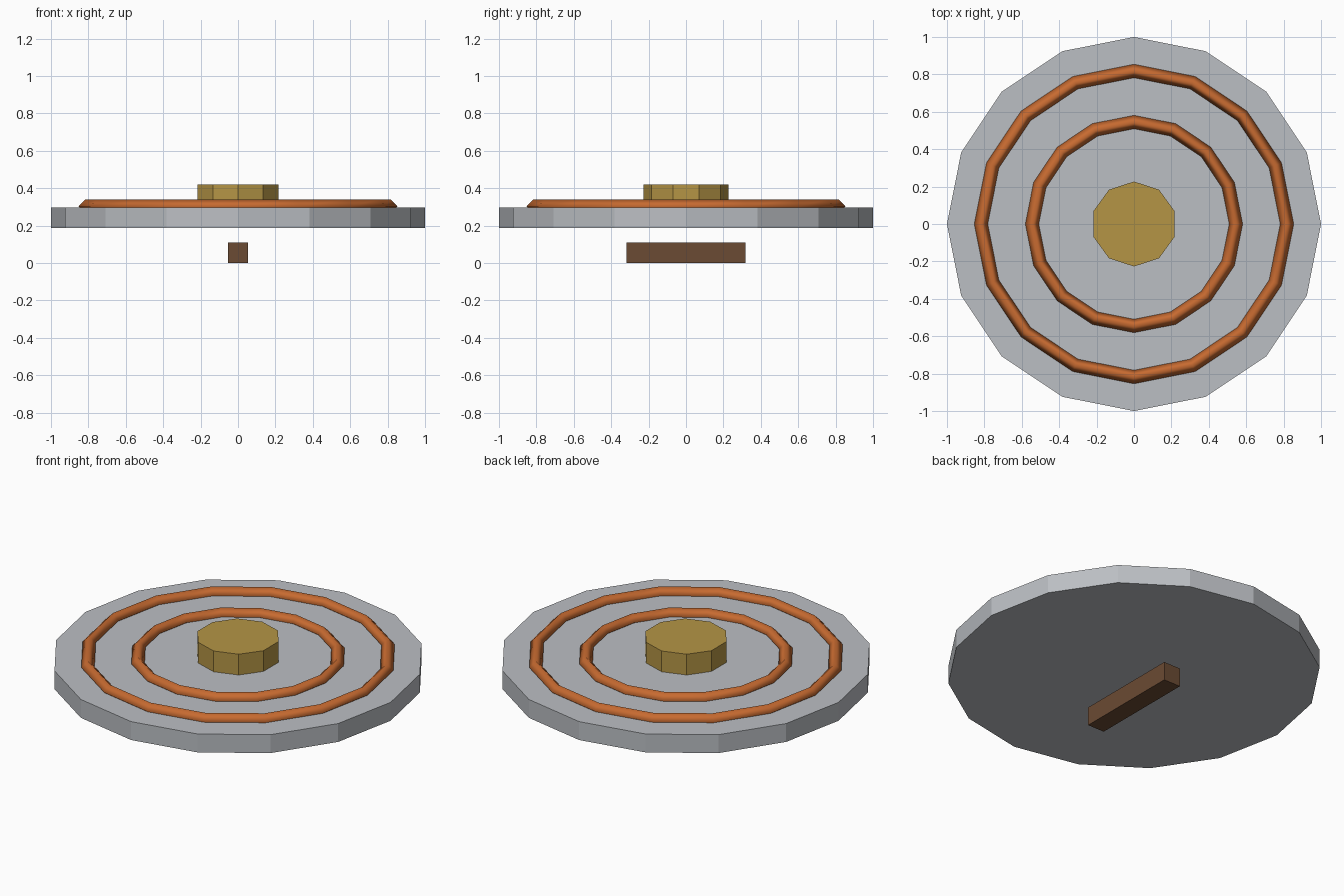
import bpy
from math import pi

cube = bpy.data.objects.get("Cube")
if cube:
    bpy.data.objects.remove(cube, do_unlink=True)


def material(name, rgb):
    mat = bpy.data.materials.new(name)
    mat.use_nodes = True
    mat.diffuse_color = (*rgb, 1)
    bsdf = next(n for n in mat.node_tree.nodes if n.type == "BSDF_PRINCIPLED")
    bsdf.inputs["Base Color"].default_value = (*rgb, 1)
    return mat


def finish(name, mat):
    obj = bpy.context.object
    obj.name = name
    obj.data.materials.append(mat)
    return obj


def cylinder(name, radius, bottom, top, sides, mat):
    bpy.ops.mesh.primitive_cylinder_add(
        vertices=sides, radius=radius, depth=top - bottom,
        location=(0, 0, (bottom + top) / 2))
    return finish(name, mat)


def ring(name, radius, mat):
    bpy.ops.mesh.primitive_torus_add(
        major_segments=16, minor_segments=4, major_radius=radius,
        minor_radius=0.036, location=(0, 0, 0.304))
    bpy.ops.object.shade_smooth()
    return finish(name, mat)


steel = material("light grey steel", (0.5, 0.52, 0.55))
copper = material("copper", (0.57, 0.145, 0.03))
brass = material("brass", (0.46, 0.3, 0.06))
leather = material("dark brown leather", (0.145, 0.069, 0.033))

# Round plate with a central boss
cylinder("plate", 1, 0.188, 0.297, 16, steel)
cylinder("boss", 0.227, 0.28, 0.42, 10, brass)

# Raised decorative rings, half sunk into the plate
ring("outer_ring", 0.818, copper)
ring("inner_ring", 0.545, copper)

# Grip bar floating below the plate
bpy.ops.mesh.primitive_cube_add(size=1, location=(0, 0, 0.055))
grip = finish("grip", leather)
grip.scale = (0.109, 0.636, 0.11)
